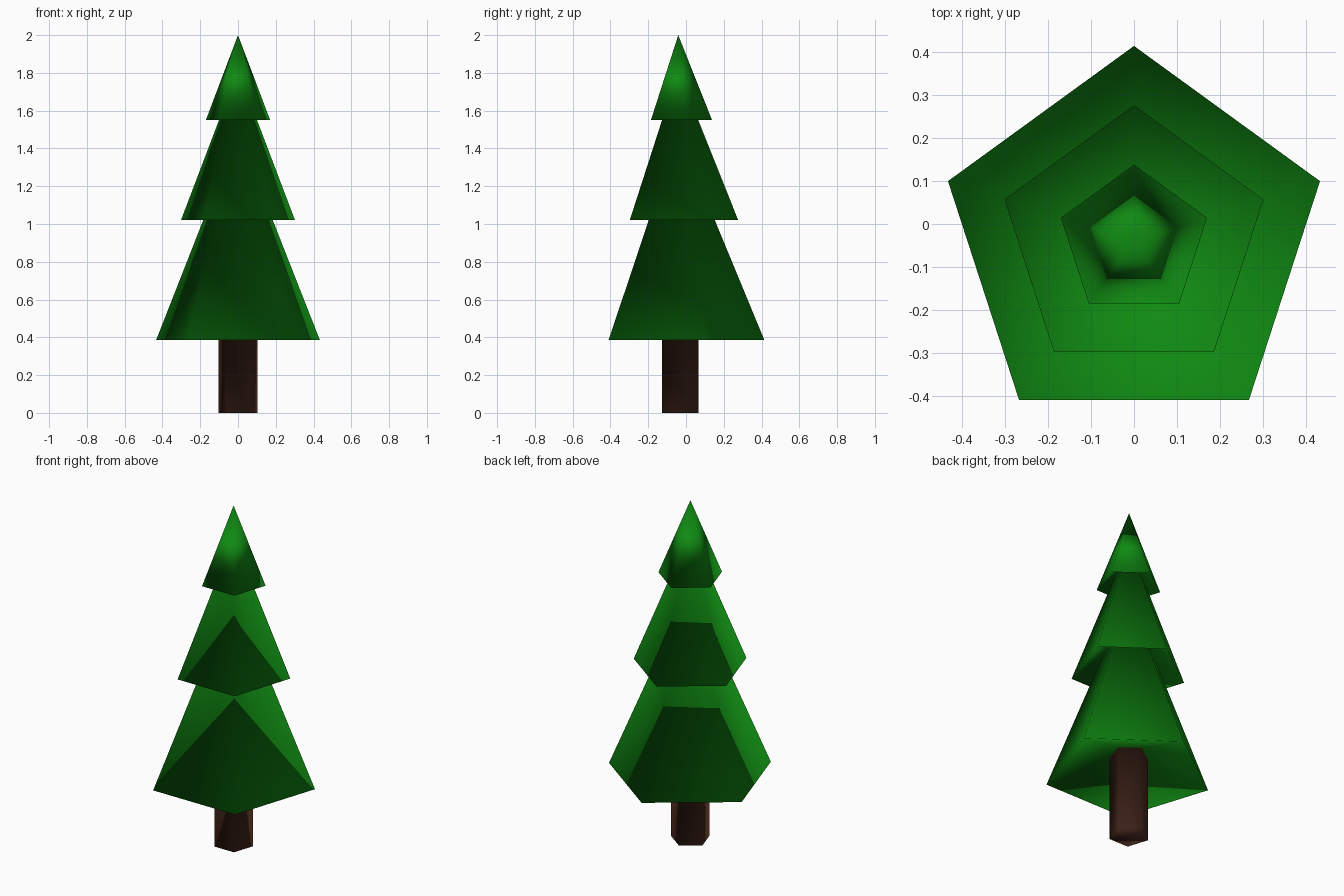
import bpy, bmesh, math

cube = bpy.data.objects.get("Cube")
if cube:
    bpy.data.objects.remove(cube, do_unlink=True)


def make_material(name, rgb):
    mat = bpy.data.materials.new(name)
    mat.use_nodes = True
    color = (*rgb, 1.0)
    mat.diffuse_color = color
    mat.node_tree.nodes["Principled BSDF"].inputs["Base Color"].default_value = color
    return mat


bark = make_material("bark_brown", (0.070, 0.024, 0.014))
needles = make_material("needle_green", (0.005, 0.25, 0.006))

SIDES = 5
CENTER_Y = -0.041   # puts the five-sided outline in the middle of its bounds

# (radius, height) rings from the ground up: each tier flares out and down
# to a rim, then tapers to a neck hidden inside the tier above
PROFILE = [
    (0.108, 0.0), (0.108, 0.50),      # trunk
    (0.456, 0.385), (0.140, 1.15),    # lower tier
    (0.3175, 1.02), (0.066, 1.65),    # middle tier
    (0.179, 1.55),                    # upper tier rim
]
TIP_Z = 2.0

bm = bmesh.new()


def add_ring(radius, z):
    ring = []
    for i in range(SIDES):
        a = math.pi / 2 + 2 * math.pi * i / SIDES
        ring.append(bm.verts.new((radius * math.cos(a),
                                  CENTER_Y + radius * math.sin(a), z)))
    return ring


rings = [add_ring(r, z) for r, z in PROFILE]

# Trunk base
bm.faces.new(rings[0][::-1]).material_index = 0

# Walls between rings: the first band is bark, the rest is foliage
for band, (low, high) in enumerate(zip(rings, rings[1:])):
    for i in range(SIDES):
        j = (i + 1) % SIDES
        face = bm.faces.new((low[i], low[j], high[j], high[i]))
        face.material_index = 0 if band == 0 else 1

# Pointed top
tip = bm.verts.new((0, CENTER_Y, TIP_Z))
for i in range(SIDES):
    face = bm.faces.new((rings[-1][i], rings[-1][(i + 1) % SIDES], tip))
    face.material_index = 1

# Soft shading over the whole body
for face in bm.faces:
    face.smooth = True

mesh = bpy.data.meshes.new("pine_tree")
bm.to_mesh(mesh)
bm.free()
mesh.materials.append(bark)
mesh.materials.append(needles)
tree = bpy.data.objects.new("pine_tree", mesh)
bpy.context.collection.objects.link(tree)
